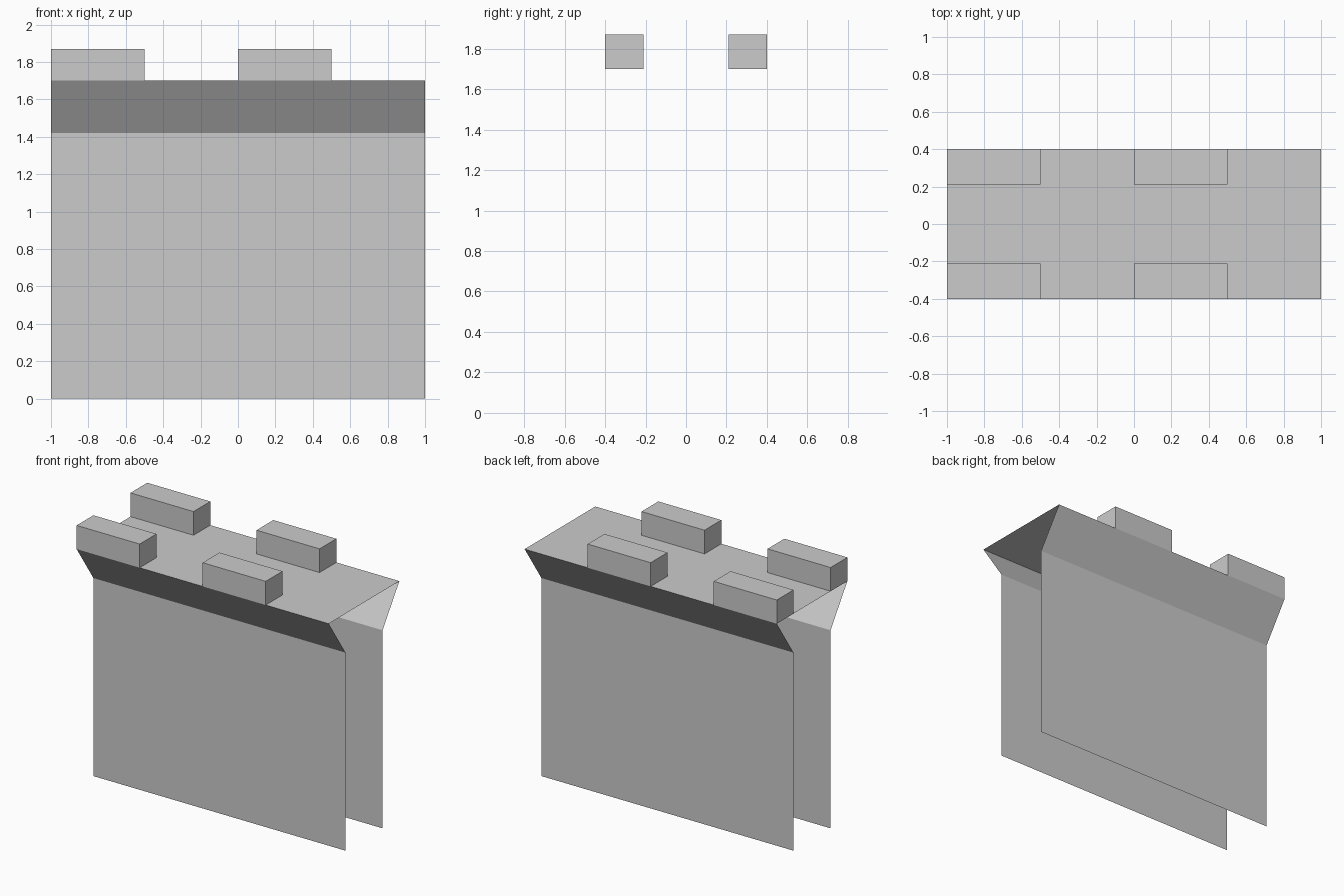
import bpy, bmesh

cube = bpy.data.objects.get("Cube")
if cube:
    bpy.data.objects.remove(cube, do_unlink=True)

HALF_LENGTH = 1.0
WALL_Y, DECK_Y = 0.21, 0.40
FLARE_Z, DECK_Z, TOP_Z = 1.42, 1.70, 1.87

# Single stone colour
stone = bpy.data.materials.new("light grey stone")
stone.use_nodes = True
colour = (0.6, 0.6, 0.6, 1)
stone.diffuse_color = colour
stone.node_tree.nodes["Principled BSDF"].inputs["Base Color"].default_value = colour


def add_object(name, bm):
    mesh = bpy.data.meshes.new(name)
    bm.to_mesh(mesh)
    bm.free()
    mesh.materials.append(stone)
    obj = bpy.data.objects.new(name, mesh)
    bpy.context.collection.objects.link(obj)
    return obj


def box(name, x0, x1, y0, y1, z0, z1):
    bm = bmesh.new()
    bmesh.ops.create_cube(bm, size=1)
    bmesh.ops.scale(bm, vec=(x1 - x0, y1 - y0, z1 - z0), verts=bm.verts)
    bmesh.ops.translate(bm, vec=((x0 + x1) / 2, (y0 + y1) / 2, (z0 + z1) / 2),
                        verts=bm.verts)
    return add_object(name, bm)


# Wall shell: open-ended profile swept along x, with flared top and flat deck
front_profile = [(-WALL_Y, 0), (-WALL_Y, FLARE_Z), (-DECK_Y, DECK_Z)]
profile = front_profile + [(-y, z) for y, z in reversed(front_profile)]
bm = bmesh.new()
rows = [[bm.verts.new((x, y, z)) for y, z in profile]
        for x in (-HALF_LENGTH, HALF_LENGTH)]
for i in range(len(profile) - 1):
    bm.faces.new((rows[0][i], rows[1][i], rows[1][i + 1], rows[0][i + 1]))
add_object("wall_shell", bm)

# Battlements along both deck edges
for side, y0, y1 in (("front", -DECK_Y, -WALL_Y), ("back", WALL_Y, DECK_Y)):
    for place, x0 in (("right", -HALF_LENGTH), ("left", 0)):
        box(f"{side}_{place}_battlement", x0, x0 + 0.5, y0, y1, DECK_Z, TOP_Z)
